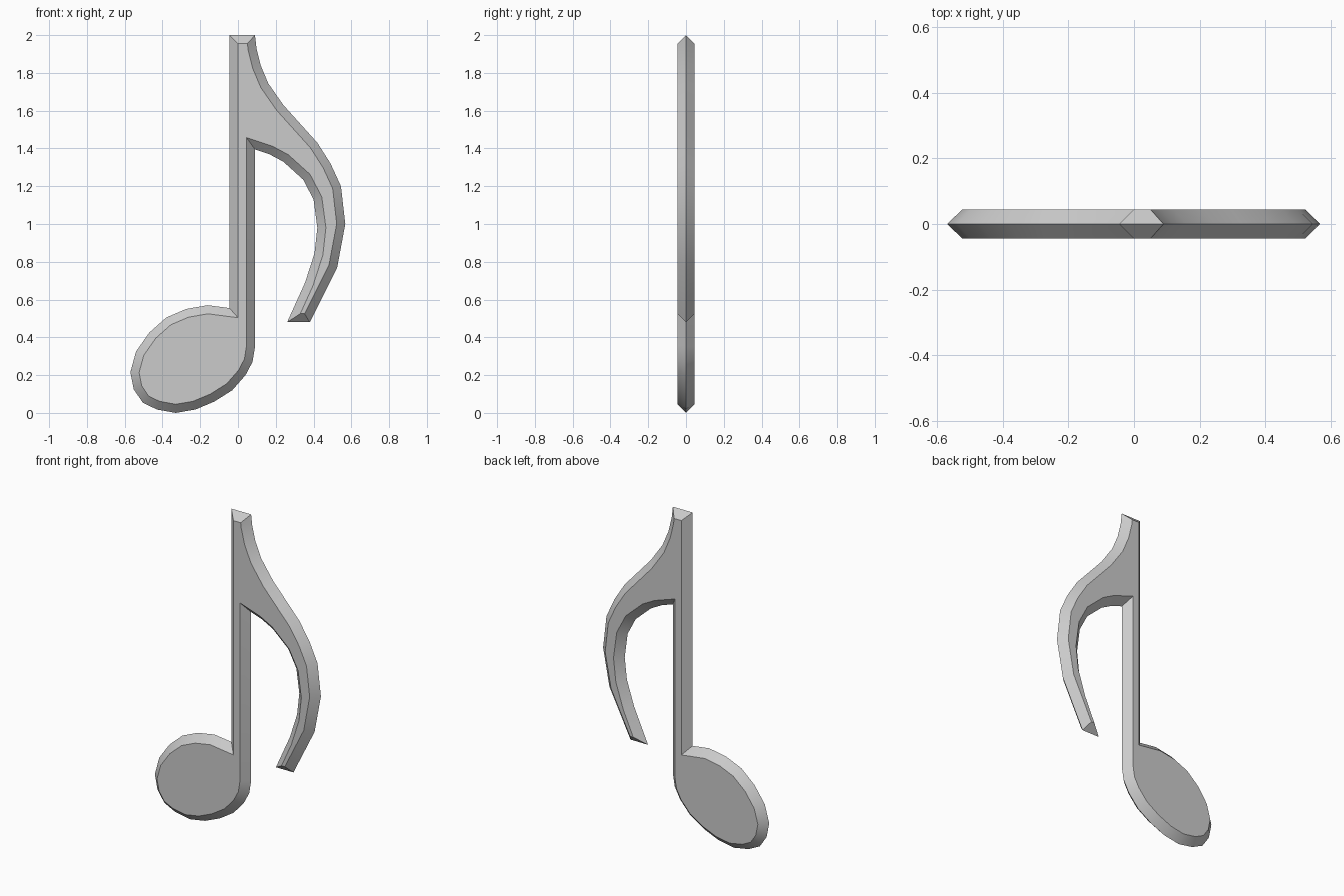
import bpy, bmesh, math
from mathutils import Vector

if "Cube" in bpy.data.objects:
    bpy.data.objects.remove(bpy.data.objects["Cube"])

BEVEL = 0.045

# Outline of the note in the x-z plane, listed clockwise
stem_top = [(-0.045, 2.0), (0.09, 2.0)]
flag_outer = [(0.098, 1.93), (0.12, 1.84), (0.16, 1.745), (0.24, 1.63), (0.33, 1.53),
              (0.42, 1.43), (0.49, 1.32), (0.545, 1.2), (0.568, 1.0), (0.525, 0.77), (0.38, 0.48)]
flag_inner = [(0.26, 0.48), (0.355, 0.69), (0.405, 0.845), (0.42, 0.98), (0.40, 1.13),
              (0.345, 1.235), (0.24, 1.33), (0.165, 1.37), (0.09, 1.395)]
head = [(0.09, 0.35), (0.077, 0.27), (0.04, 0.2), (-0.03, 0.12), (-0.125, 0.06),
        (-0.225, 0.018), (-0.33, 0.0), (-0.43, 0.018), (-0.505, 0.055), (-0.552, 0.125),
        (-0.57, 0.215), (-0.54, 0.325), (-0.47, 0.425), (-0.38, 0.505), (-0.275, 0.55),
        (-0.16, 0.57), (-0.045, 0.555)]
outline = [Vector(p) for p in stem_top + flag_outer + flag_inner + head]


def inset(points, distance):
    """Mitred inward offset of a clockwise loop."""
    result = []
    for i, p in enumerate(points):
        a = (p - points[i - 1]).normalized()
        b = (points[(i + 1) % len(points)] - p).normalized()
        na, nb = Vector((a.y, -a.x)), Vector((b.y, -b.x))
        result.append(p + (na + nb) * distance / (1 + na.dot(nb)))
    return result


# Sharp rim in the middle, flat faces front and back
bm = bmesh.new()


def ring(points, y):
    return [bm.verts.new((p.x, y, p.y)) for p in points]


inner = inset(outline, BEVEL)
front, rim, back = ring(inner, -BEVEL), ring(outline, 0), ring(inner, BEVEL)
bm.faces.new(front)
bm.faces.new(back[::-1])
for first, second in ((front, rim), (rim, back)):
    for i in range(len(outline)):
        j = (i + 1) % len(outline)
        bm.faces.new((first[i], second[i], second[j], first[j]))
bmesh.ops.recalc_face_normals(bm, faces=bm.faces[:])

mesh = bpy.data.meshes.new("eighth_note")
bm.to_mesh(mesh)
bm.free()
note = bpy.data.objects.new("eighth_note", mesh)
bpy.context.collection.objects.link(note)
bpy.context.view_layer.objects.active = note
note.select_set(True)
bpy.ops.object.shade_smooth_by_angle(angle=math.radians(35))
